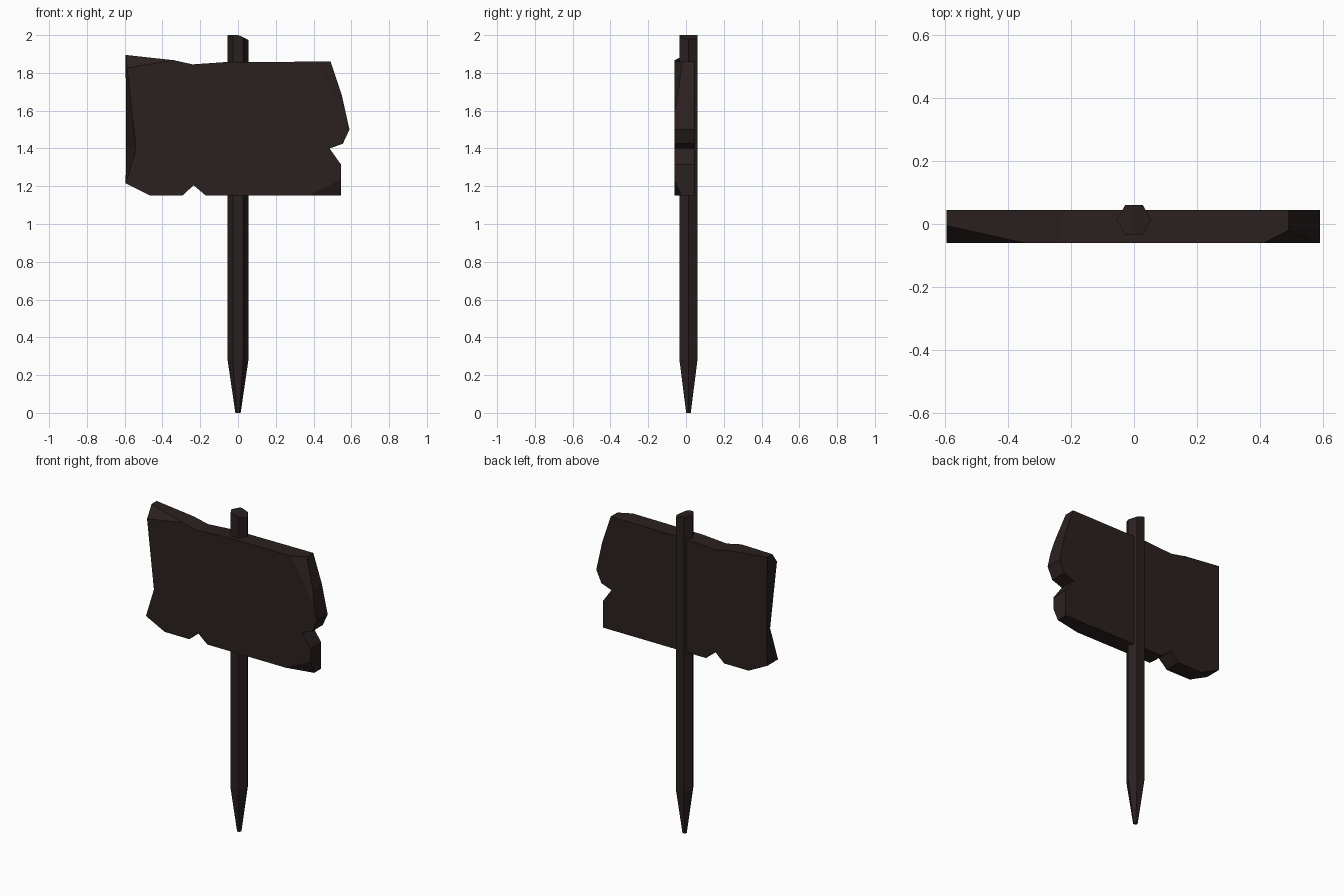
import bpy, bmesh
from mathutils import Vector

cube = bpy.data.objects.get("Cube")
if cube:
    bpy.data.objects.remove(cube, do_unlink=True)

# Single dark wood colour
wood = bpy.data.materials.new("dark_wood")
wood.use_nodes = True
COLOUR = (0.024, 0.015, 0.014, 1)
wood.diffuse_color = COLOUR
bsdf = wood.node_tree.nodes["Principled BSDF"]
bsdf.inputs["Base Color"].default_value = COLOUR
bsdf.inputs["Roughness"].default_value = 0.9


def chip(bm, a, b, c, keep):
    """Slice off a corner along the plane abc, keeping the side holding keep."""
    a, b, c, keep = map(Vector, (a, b, c, keep))
    normal = (b - a).cross(c - a).normalized()
    if normal.dot(keep - a) > 0:
        normal = -normal
    cut = bmesh.ops.bisect_plane(bm, geom=bm.verts[:] + bm.edges[:] + bm.faces[:], dist=1e-5,
                                 plane_co=a, plane_no=normal, clear_outer=True)
    edges = [e for e in cut["geom_cut"] if isinstance(e, bmesh.types.BMEdge)]
    bmesh.ops.holes_fill(bm, edges=edges, sides=0)


def finish(bm, name):
    bmesh.ops.recalc_face_normals(bm, faces=bm.faces[:])
    mesh = bpy.data.meshes.new(name)
    bm.to_mesh(mesh)
    bm.free()
    mesh.materials.append(wood)
    obj = bpy.data.objects.new(name, mesh)
    bpy.context.collection.objects.link(obj)


# Board: ragged outline with thickness
FRONT, BACK = -0.061, 0.045
outline = [(-.595, 1.895), (-.34, 1.867), (-.24, 1.845), (-.07, 1.857), (.49, 1.86),
           (.55, 1.68), (.59, 1.50), (.555, 1.425), (.485, 1.40), (.545, 1.315),
           (.545, 1.15), (-.17, 1.15), (-.235, 1.205), (-.295, 1.15), (-.465, 1.15),
           (-.595, 1.215), (-.592, 1.395)]
bm = bmesh.new()
back = [bm.verts.new((x, BACK, z)) for x, z in outline]
front = [bm.verts.new((x, FRONT, z)) for x, z in outline]
front[-1].co.x = -0.54  # worn dent in the front edge
bm.faces.new(back)
bm.faces.new(front)
for i in range(len(outline)):
    j = (i + 1) % len(outline)
    bm.faces.new((back[i], back[j], front[j], front[i]))

# Chipped front corners
middle = (0, 0, 1.5)
chip(bm, (-.595, -.005, 1.895), (-.35, FRONT, 1.866), (-.59, FRONT, 1.825), middle)
chip(bm, (.41, FRONT, 1.86), (.49, -.02, 1.86), (.565, FRONT, 1.60), middle)
chip(bm, (.37, FRONT, 1.15), (.545, FRONT, 1.235), (.545, -.025, 1.15), middle)
finish(bm, "sign_board")

# Post: hexagonal stake with a tapered foot
bm = bmesh.new()
bmesh.ops.create_circle(bm, cap_ends=True, segments=6, radius=1)
hexagon = [v.co.copy() for v in bm.verts]
if max(abs(v.x) for v in hexagon) < 0.95:  # keep the flats on front and back
    hexagon = [Vector((v.y, v.x, 0)) for v in hexagon]
bm.clear()
rings = [[bm.verts.new((v.x * r, 0.013 + v.y * r, z)) for v in hexagon]
         for r, z in ((0.014, 0), (0.055, 0.28), (0.055, 2.0))]
for low, high in zip(rings, rings[1:]):
    for i in range(6):
        j = (i + 1) % 6
        bm.faces.new((low[i], low[j], high[j], high[i]))
bm.faces.new(rings[0])
bm.faces.new(rings[-1])
# Worn top edge
chip(bm, (0, -.035, 2), (0, .061, 1.995), (.055, .013, 1.975), (0, 0, 1))
finish(bm, "post")
